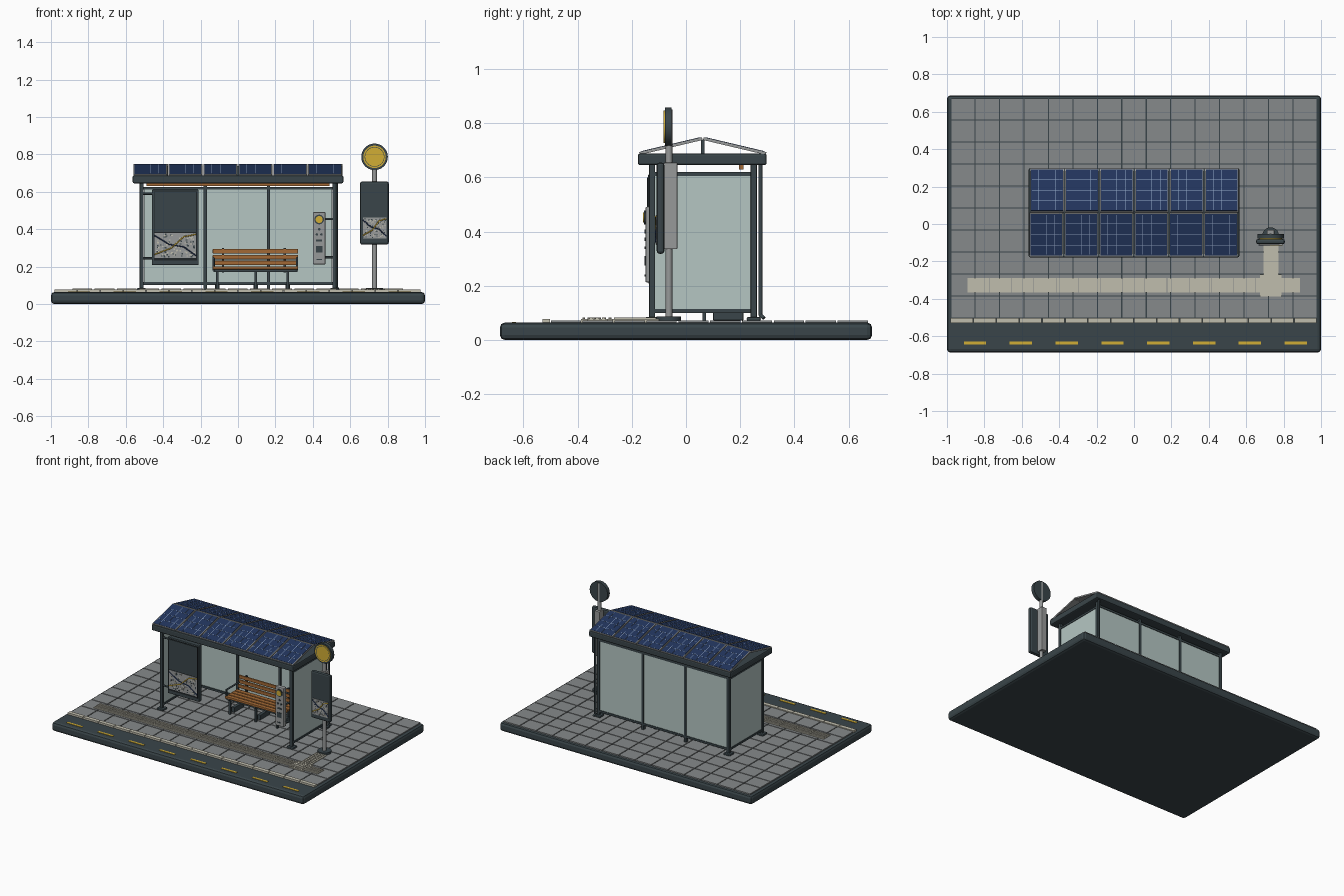
import bpy, bmesh, math, random
from mathutils import Matrix, Vector

random.seed(4)
if "Cube" in bpy.data.objects:
    bpy.data.objects.remove(bpy.data.objects["Cube"])


def material(name, *rgb):
    m = bpy.data.materials.new(name)
    m.use_nodes = True
    m.diffuse_color = (*rgb, 1)
    m.node_tree.nodes["Principled BSDF"].inputs["Base Color"].default_value = (*rgb, 1)
    return m


dark = material("dark slate", .042, .06, .068)
black = material("near black", .014, .018, .02)
paving = material("paving grey", .24, .255, .26)
cream = material("cream stone", .53, .51, .42)
yellow = material("yellow", .64, .42, .035)
navy = material("solar navy", .016, .036, .11)
glass = material("pale glass", .46, .565, .545)
wood = material("warm wood", .36, .14, .035)
metal = material("light metal", .31, .32, .32)
pale = material("pale blue", .3, .4, .58)


def finish(name, bm, mat, bevel=0, smooth=False):
    me = bpy.data.meshes.new(name)
    bm.to_mesh(me)
    bm.free()
    me.materials.append(mat)
    ob = bpy.data.objects.new(name, me)
    bpy.context.collection.objects.link(ob)
    if bevel:
        mod = ob.modifiers.new("bevel", "BEVEL")
        mod.width, mod.segments = bevel, 2
    if smooth:
        bpy.ops.object.select_all(action="DESELECT")
        ob.select_set(True)
        bpy.context.view_layer.objects.active = ob
        bpy.ops.object.shade_smooth_by_angle(angle=math.radians(40))
    return ob


def boxes(name, items, mat, bevel=0):
    """items: (x0, x1, y0, y1, z0, z1) extents, joined in one object"""
    bm = bmesh.new()
    for x0, x1, y0, y1, z0, z1 in items:
        bmesh.ops.create_cube(bm, size=1, matrix=Matrix.Translation(
            ((x0 + x1) / 2, (y0 + y1) / 2, (z0 + z1) / 2))
            @ Matrix.Diagonal((x1 - x0, y1 - y0, z1 - z0, 1)))
    return finish(name, bm, mat, bevel)


def rods(name, items, mat, sides=16):
    """items: (start, end, radius), joined in one object"""
    bm = bmesh.new()
    for a, b, r in items:
        a, b = Vector(a), Vector(b)
        rot = (b - a).to_track_quat("Z", "Y").to_matrix().to_4x4()
        bmesh.ops.create_cone(bm, cap_ends=True, segments=sides, radius1=r, radius2=r,
                              depth=(b - a).length, matrix=Matrix.Translation((a + b) / 2) @ rot)
    return finish(name, bm, mat, 0, True)


def map_plate(name, x0, x1, y, z0, z1):
    """pale printed map with speckled blocks and crossing route lines"""
    boxes(name, [(x0, x1, y - .003, y, z0, z1)], metal)
    w, h = x1 - x0, z1 - z0
    for mat in (cream, dark):
        spots = []
        for _ in range(45):
            x, z = x0 + random.uniform(.02, .94) * w, z0 + random.uniform(.02, .93) * h
            spots.append((x, x + w * .04, y - .004, y - .002, z, z + h * .05))
        boxes(name + "_blocks_" + mat.name.split()[0], spots, mat)
    for i, (mat, route) in enumerate(((yellow, ((0, .15), (.4, .4), (.7, .85), (1, .95))),
                                      (navy, ((0, .9), (.35, .55), (.7, .45), (1, .1))))):
        pts = [(x0 + u * w, y - .004, z0 + v * h) for u, v in route]
        rods(f"{name}_route_{i}", [(a, b, .003) for a, b in zip(pts, pts[1:])], mat, 6)


# Ground: base slab with road, kerb and paving
boxes("base_slab", [(-1, 1, -.687, .687, 0, .064)], dark, .018)
boxes("road_dashes", [(x - .06, x + .06, -.643, -.627, .062, .067)
                      for x in (-.85 + .245 * i for i in range(8))], yellow)
boxes("kerb", [(-.98 + .1225 * i, -.861 + .1225 * i, -.53, -.502, .05, .077)
               for i in range(16)], cream)
tx, ty = 1.96 / 15, 1.176 / 10
boxes("paving_tiles", [(-.98 + tx * i + .003, -.98 + tx * (i + 1) - .003,
                        -.502 + ty * j + .003, -.502 + ty * (j + 1) - .003, .05, .072)
                       for i in range(15) for j in range(10)], paving)

# Tactile guide strip with ridges, and studded branch to the stop pole
seg = 1.78 / 15
boxes("tactile_strip", [(-.89 + seg * i, -.89 + seg * (i + 1) - .003, -.365, -.29, .06, .077)
                        for i in range(15)], cream)
boxes("tactile_ridges", [(-.885 + seg * i, -.89 + seg * (i + 1) - .008, y - .006, y + .006, .07, .082)
                         for i in range(15) for y in (-.35, -.3275, -.305)], cream)
boxes("tactile_branch", [(.693, .773, -.29, -.1, .06, .077), (.673, .788, -.388, -.27, .06, .078)], cream)
boxes("branch_ridges", [(x - .006, x + .006, -.265, -.11, .07, .082) for x in (.71, .733, .756)], cream)
rods("warning_studs", [((.685 + .0184 * i, -.378 + .0195 * j, .07), (.685 + .0184 * i, -.378 + .0195 * j, .083), .005)
                       for i in range(6) for j in range(6)], cream, 8)

# Shelter frame
corners = [(x, y) for x in (-.515, .515) for y in (-.125, .25)]
boxes("corner_posts", [(x - .011, x + .011, y - .011, y + .011, .07, .65) for x, y in corners], dark, .003)
boxes("post_feet", [(x - .026, x + .026, y - .026, y + .026, .07, .085) for x, y in corners], dark, .006)
boxes("rear_mullions", [(x - .009, x + .009, .238, .262, .07, .65) for x in (-.175, .163)], dark, .002)
boxes("rear_rails", [(-.515, .515, .242, .26, z, z + .015) for z in (.103, .612)], dark)
boxes("side_rails", [(x - .008, x + .008, -.12, .245, z, z + .014)
                     for x in (-.515, .515) for z in (.1, .606)], dark)
boxes("rear_glass", [(a, b, .248, .256, .118, .612)
                     for a, b in ((-.503, -.184), (-.166, .154), (.172, .503))], glass)
boxes("side_glass", [(x - .004, x + .004, -.114, .239, .114, .606) for x in (-.515, .515)], glass)
rods("downpipe", [((.527, .275, .09), (.527, .275, .65), .007),
                  ((.527, .275, .092), (.535, .288, .08), .007)], dark, 10)
boxes("ceiling_strip", [(-.49, .49, .195, .213, .63, .648)], wood)

# Roof slab and tilted solar panels
boxes("roof_slab", [(-.563, .563, -.178, .298, .645, .688)], dark, .008)
slope = math.atan2(.055, .232)
length = .232 / math.cos(slope)
for side, label in ((1, "front"), (-1, "back")):
    frames, cells, lines = [], [], []
    for i in range(6):
        x0 = -.558 + .1867 * i
        x1 = x0 + .179
        frames.append((x0, x1, 0, length, -.006, .004))
        cells.append((x0 + .005, x1 - .005, .006, length - .006, .002, .0055))
        for k in range(1, 4):
            y, x = length * k / 4, x0 + .179 * k / 4
            lines.append((x0 + .008, x1 - .008, y - .0011, y + .0011, .004, .0063))
            lines.append((x - .0008, x + .0008, .01, length - .01, .004, .0063))
    for part, items, mat in (("frames", frames, metal), ("cells", cells, navy), ("lines", lines, pale)):
        ob = boxes(f"{label}_solar_{part}", items, mat)
        ob.location = (0, .062 - side * .234, .689)
        ob.rotation_euler = (slope, 0, 0 if side > 0 else math.pi)
boxes("solar_supports", [(x - .006, x + .006, .056, .068, .68, .738) for x in (-.28, 0, .28)], dark)

# Poster case on the left-hand front post
boxes("poster_case", [(-.46, -.21, -.14, -.11, .208, .612)], dark, .005)
boxes("poster_border", [(-.45, -.22, -.142, -.138, .232, .602)], black)
boxes("poster_upper", [(-.446, -.224, -.144, -.138, .385, .598)], dark)
map_plate("poster_map", -.446, -.224, -.141, .245, .38)
rods("poster_arms", [((-.515, -.125, z), (-.455, -.125, z), .006) for z in (.245, .59)], dark, 10)

# Ticket machine
boxes("machine_body", [(.4, .468, -.15, -.118, .212, .492)], metal, .006)
rods("machine_ring", [((.434, -.155, .452), (.434, -.148, .452), .026)], dark, 20)
rods("machine_light", [((.434, -.158, .452), (.434, -.15, .452), .019)], yellow, 20)
rods("machine_buttons", [((x, -.154, z), (x, -.148, z), .007)
                         for x, z in ((.434, .4), (.422, .372), (.446, .372))], dark, 12)
boxes("machine_slots", [(.416, .452, -.153, -.148, .275, .31), (.42, .448, -.153, -.148, .235, .242),
                        (.418, .45, -.153, -.148, .335, .345)], dark)
rods("machine_arms", [((.46, -.128, z), (.515, -.126, z), .006) for z in (.25, .455)], dark, 10)

# Bench
boxes("bench_seat", [(-.135, .322, y, y + .03, .186, .202) for y in (.045, .081, .117, .153)], wood, .003)
boxes("bench_back", [(-.135, .322, .19 + .005 * i, .202 + .005 * i, z, z + .024)
                     for i, z in enumerate((.208, .239, .27))], wood, .003)
legs = (-.11, .095, .265)
boxes("bench_legs", [(x - .007, x + .007, y, y + .014, .072, .188) for x in legs for y in (.06, .18)]
      + [(x - .008, x + .008, .05, .21, .172, .186) for x in legs]
      + [(-.13, .318, .056, .07, .172, .184)], dark)
boxes("bench_feet", [(x - .012, x + .012, .1, .212, .072, .108) for x in legs], dark, .003)
boxes("bench_back_supports", [(x - .006, x + .006, .203, .218, .17, .3) for x in (-.08, .25)], dark)
rods("bench_armrests", [r for x in (-.13, .316) for r in
                        (((x, .055, .18), (x, .055, .245), .006), ((x, .05, .245), (x, .2, .245), .006))],
     dark, 10)

# Stop pole with round sign and timetable case
px, py = .73, -.063
rods("stop_pole", [((px, py, .07), (px, py, .85), .0125)], metal)
rods("pole_foot", [((px, py, .07), (px, py, .087), .045)], dark, 20)
rods("sign_disc", [((px, -.078, .787), (px, -.053, .787), .071)], dark, 40)
rods("sign_face", [((px, -.083, .787), (px, -.07, .787), .06)], yellow, 40)
bm = bmesh.new()
ring = [[bm.verts.new((px + r * math.cos(t * math.tau / 40), -.084, .787 + r * math.sin(t * math.tau / 40)))
         for t in range(40)] for r in (.05, .053)]
for t in range(40):
    n = (t + 1) % 40
    bm.faces.new((ring[0][t], ring[1][t], ring[1][n], ring[0][n])[::-1])
bm.normal_update()
finish("sign_ring", bm, dark)
boxes("timetable_case", [(.653, .806, -.108, -.08, .318, .655)], dark, .01)
map_plate("timetable_map", .667, .793, -.108, .35, .462)
boxes("timetable_bracket", [(px - .02, px + .02, -.082, -.032, .335, .655)], metal, .003)
